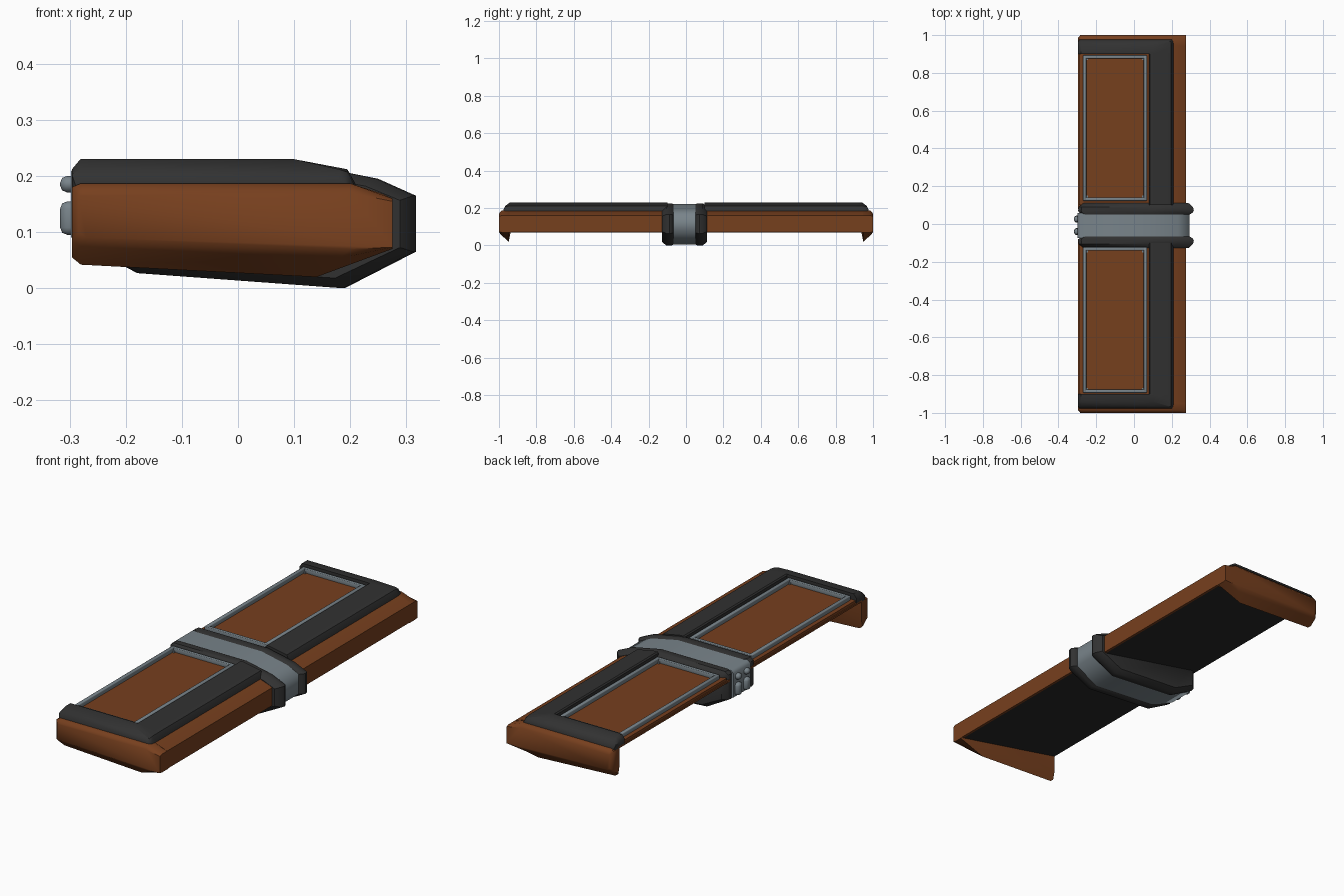
import bpy, bmesh, math

if "Cube" in bpy.data.objects:
    bpy.data.objects.remove(bpy.data.objects["Cube"])


def material(name, rgb):
    m = bpy.data.materials.new(name)
    m.diffuse_color = (*rgb, 1)
    m.use_nodes = True
    m.node_tree.nodes["Principled BSDF"].inputs["Base Color"].default_value = m.diffuse_color
    return m


ORANGE = material("burnt orange", (0.183, 0.05, 0.0128))
DARK = material("dark grey", (0.031, 0.031, 0.031))
GREY = material("steel grey", (0.19, 0.23, 0.255))
BLACK = material("underside black", (0.021, 0.021, 0.021))


def finish(name, bm, mats, angle=35):
    bmesh.ops.recalc_face_normals(bm, faces=bm.faces)
    me = bpy.data.meshes.new(name)
    bm.to_mesh(me)
    bm.free()
    for m in mats:
        me.materials.append(m)
    for p in me.polygons:
        p.use_smooth = True
    me.set_sharp_from_angle(angle=math.radians(angle))
    ob = bpy.data.objects.new(name, me)
    bpy.context.collection.objects.link(ob)
    return ob


def loft(name, stations, mats, side=1, angle=35, shift=0.0):
    """Skin (y, xz profile) stations of equal point count, capped at both ends."""
    bm = bmesh.new()
    rings = [[bm.verts.new((x, y * side + shift, z)) for x, z in prof] for y, prof in stations]
    n = len(rings[0])
    for a, b in zip(rings, rings[1:]):
        for i in range(n):
            j = (i + 1) % n
            bm.faces.new((a[i], a[j], b[j], b[i]))
    bm.faces.new(rings[0])
    bm.faces.new(rings[-1])
    return finish(name, bm, mats, angle)


def box(name, x, y, z, mat, bevel=0.0):
    bm = bmesh.new()
    bmesh.ops.create_cube(bm, size=1)
    for v in bm.verts:
        for k, (lo, hi) in enumerate((x, y, z)):
            v.co[k] = lo if v.co[k] < 0 else hi
    if bevel:
        bmesh.ops.bevel(bm, geom=bm.edges[:], offset=bevel, segments=2,
                        profile=0.5, affect='EDGES')
    return finish(name, bm, [mat], 50)


def scaled(prof, sx, sz, cz=0.113):
    return [(x * sx, cz + (z - cz) * sz) for x, z in prof]


# profiles in x, z
wing = [(-.296, .178), (.266, .07), (.275, .072), (.275, .16), (.258, .168), (.2, .187), (-.296, .187)]
cap = [(-.296, .055), (-.28, .042), (.14, .02), (.275, .07),
       (.275, .16), (.2, .187), (-.28, .187), (-.296, .18)]
cap_inner = [(-.296, .095), (-.28, .09), (.2, .07), (.275, .07)] + cap[4:]
cap_mid = [(-.296, .084), (-.282, .075), (.18, .053), (.275, .07)] + cap[4:]
cap_outer = [(-.284, .1), (-.27, .09), (.2, .07), (.275, .073),
             (.275, .155), (.2, .17), (-.27, .17), (-.284, .165)]
strip = [(.08, .18), (.08, .224), (.086, .23), (.1, .23), (.195, .212), (.21, .185), (.21, .18)]
end = [(-.296, .18), (-.296, .212), (-.281, .23), (.1, .23), (.195, .212), (.21, .185), (.21, .18)]
end_low = [(-.296, .18), (-.296, .203), (-.281, .212), (.18, .212), (.195, .207), (.207, .185), (.207, .18)]
end_out = [(-.29, .18), (-.29, .185), (-.28, .19), (.18, .19), (.19, .189), (.2, .185), (.2, .18)]
band = [(-.296, .09), (-.18, .027), (.19, 0), (.317, .065), (.317, .165),
        (.25, .195), (.1, .225), (-.28, .225), (-.296, .212)]
SHIFT = -.008

for s, tag in ((1, "rear"), (-1, "front")):
    # wedge-shaped wing body, dark on the sloping underside
    body = loft(tag + "_wing_body", [(.08, wing), (.945, wing)], [ORANGE, BLACK], s, 60)
    for p in body.data.polygons:
        if p.normal.z < -.7 and p.center.x < .15:
            p.material_index = 1
    # end cap with hanging flap
    loft(tag + "_end_cap", [(.938, cap_inner), (.948, cap), (.985, cap_mid), (1, cap_outer)],
         [ORANGE], s, 50)
    # raised dark L-shaped trim
    loft(tag + "_edge_trim", [(.1, strip), (.905, strip)], [DARK], s, 40)
    loft(tag + "_end_trim", [(.9, end), (.94, end), (.966, end_low), (.977, end_out)], [DARK], s, 40)

    # inset panel and its metal border
    def yy(a, b):
        return tuple(sorted((a * s, b * s)))
    box(tag + "_panel", (-.291, .082), yy(.1, .901), (.18, .2), ORANGE)
    x0, x1, y0, y1, w = -.27, .069, .123, .894, .018
    for n, x, y in (("back", (x0, x0 + w), (y0, y1)), ("front", (x1 - w, x1), (y0, y1)),
                    ("inner", (x0, x1), (y0, y0 + w)), ("outer", (x0, x1), (y1 - w, y1))):
        box(f"{tag}_border_{n}", x, yy(*y), (.196, .22), GREY, .003)
    # small corner studs inside the border
    for i, x in enumerate((x0 + .022, x1 - .022)):
        for j, y in enumerate((y0 + .022, y1 - .022)):
            box(f"{tag}_stud_{i}{j}", (x - .005, x + .005), yy(y - .005, y + .005), (.198, .207), GREY)

    # dark flange beside the centre band
    loft(tag + "_flange", [(.058, scaled(band, .93, .96)), (.07, scaled(band, .985, 1)), (.08, band),
                           (.098, scaled(band, .985, 1)), (.119, scaled(band, .91, .84))],
         [DARK], s, 40, SHIFT)

# steel centre band
core = [(-.298 if x < -.27 else x, z) for x, z in scaled(band, .93, .965)]
core[-2] = (-.285, core[-2][1])
loft("centre_band", [(-.066, core), (.066, core)], [GREY], 1, 75, SHIFT)

# rounded buttons on the back of the band
for i, y in enumerate((-.04, .026)):
    box(f"large_button_{i}", (-.317, -.28), (y - .019, y + .019), (.095, .155), GREY, .013)
    box(f"small_button_{i}", (-.317, -.28), (y - .016, y + .016), (.171, .2), GREY, .012)
